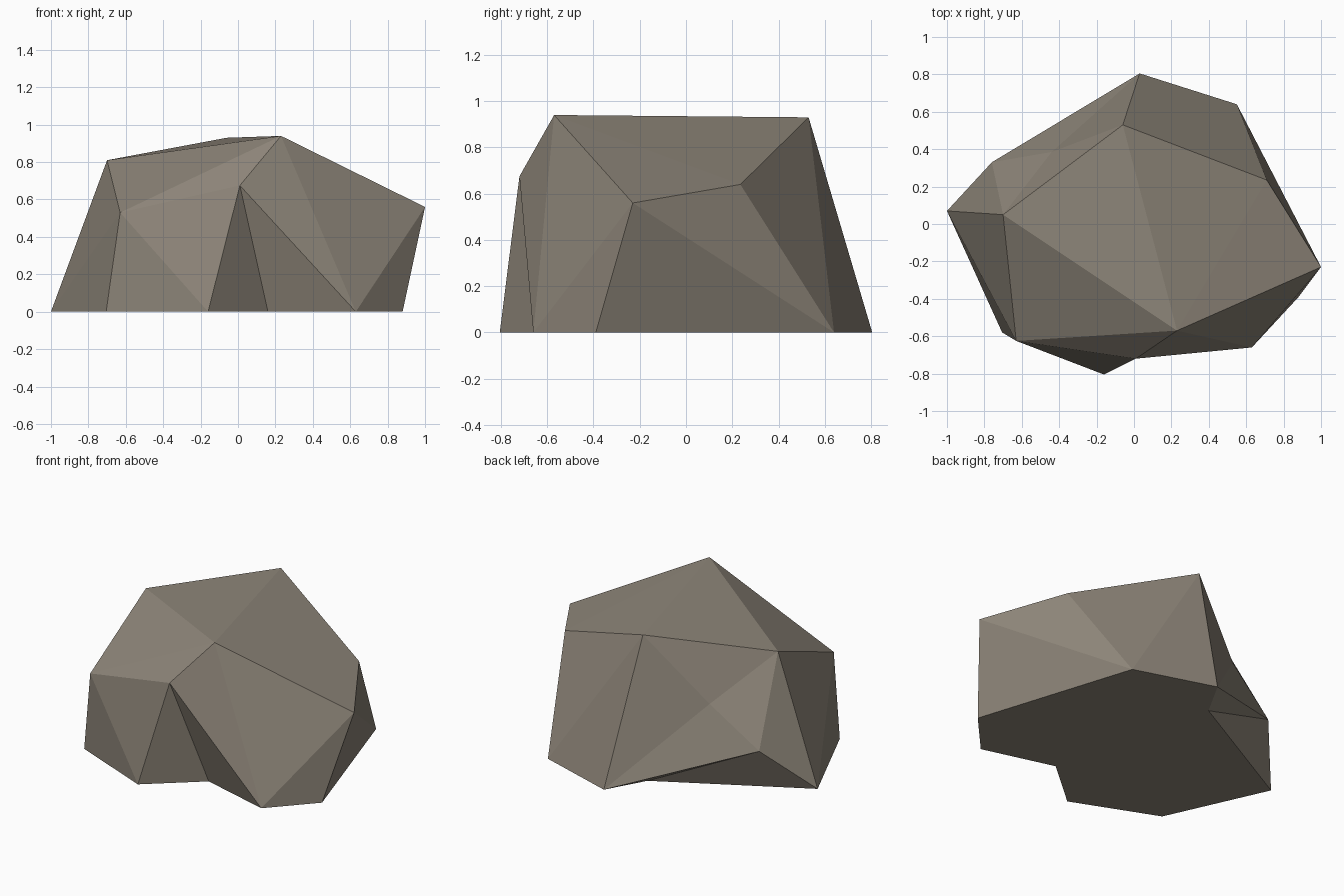
import bpy, bmesh

if "Cube" in bpy.data.objects:
    bpy.data.objects.remove(bpy.data.objects["Cube"])

# Corner points of the faceted rock
points = {
    # upper ridge and shoulders
    "A": (-0.06, 0.53, 0.93), "B": (0.23, -0.57, 0.94), "C": (-0.70, 0.05, 0.81),
    "D": (1.00, -0.23, 0.56), "E": (0.71, 0.235, 0.64), "F": (0.01, -0.72, 0.675),
    "G": (-0.63, -0.625, 0.53), "S": (-0.44, 0.385, 0.525), "P": (-0.76, 0.33, 0.28),
    # ground outline, with notches at K and R
    "H": (-1.00, 0.07, 0), "I": (-0.705, -0.58, 0), "J": (-0.16, -0.805, 0),
    "K": (0.16, -0.53, 0), "L": (0.63, -0.66, 0), "M": (0.88, -0.39, 0),
    "N": (0.55, 0.64, 0), "O": (0.03, 0.805, 0), "R": (-0.11, 0.555, 0),
}

facets = (
    "ACB ABE BDE "                      # top
    "DMN DNE AEN ANO "                  # right and back
    "AOS ASC CSP SOP OPR RPH HPC "      # back left, with undercut
    "CHG HIG CGB "                      # left
    "GBF GFJ GJI JKF FKL FLB BLD DLM "  # front, with cleft
    "HIJKLMNOR"                         # underside
).split()

bm = bmesh.new()
verts = {k: bm.verts.new(co) for k, co in points.items()}
for f in facets:
    bm.faces.new([verts[c] for c in f])
bmesh.ops.recalc_face_normals(bm, faces=bm.faces[:])

mesh = bpy.data.meshes.new("rock")
bm.to_mesh(mesh)
bm.free()

# Single stone colour
stone = bpy.data.materials.new("warm grey stone")
stone.diffuse_color = (0.270, 0.237, 0.192, 1)
stone.use_nodes = True
stone.node_tree.nodes["Principled BSDF"].inputs["Base Color"].default_value = stone.diffuse_color
mesh.materials.append(stone)

rock = bpy.data.objects.new("rock", mesh)
bpy.context.collection.objects.link(rock)
